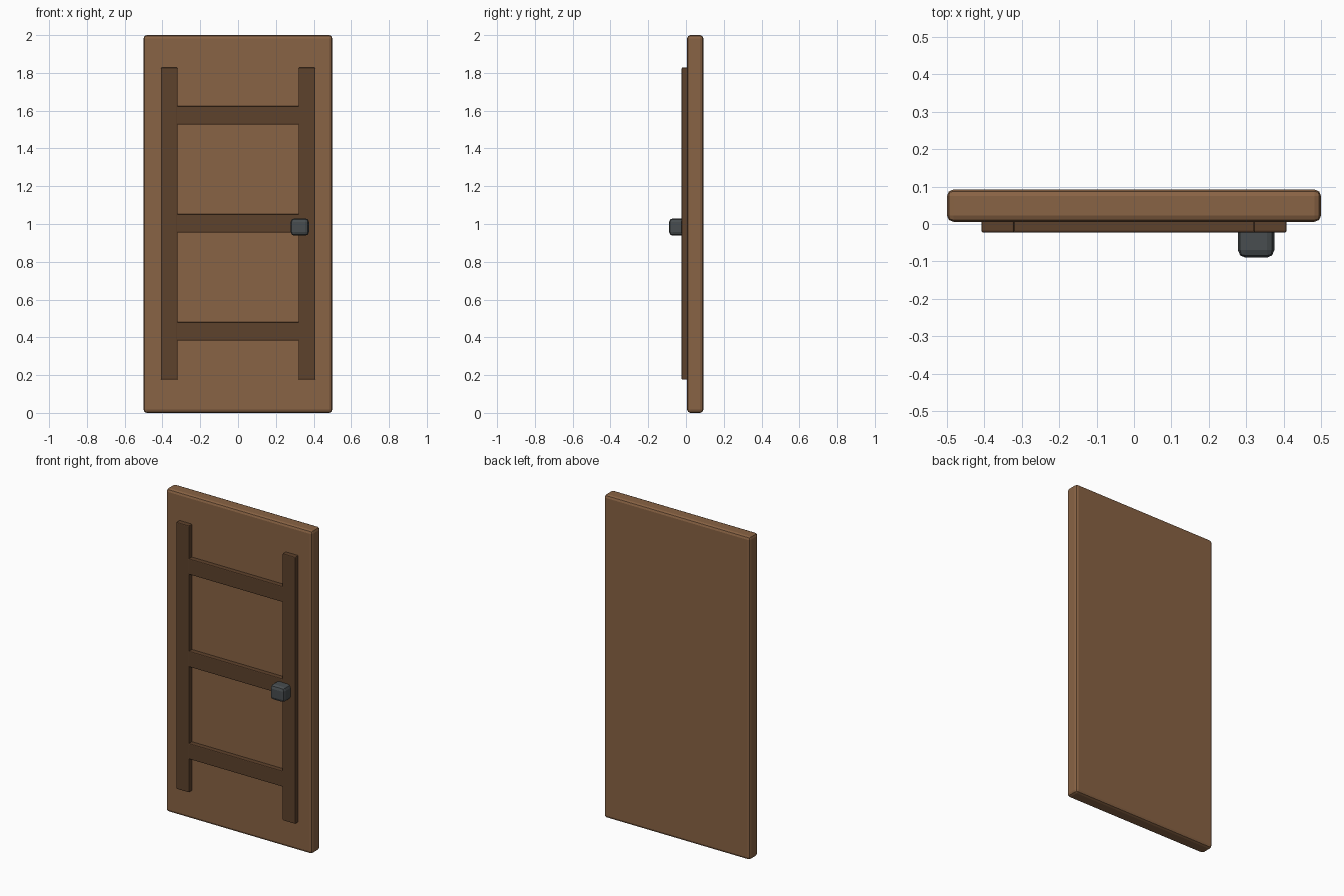
import bpy

if "Cube" in bpy.data.objects:
    bpy.data.objects.remove(bpy.data.objects["Cube"])


def material(name, color):
    m = bpy.data.materials.new(name)
    m.diffuse_color = (*color, 1)
    m.use_nodes = True
    m.node_tree.nodes["Principled BSDF"].inputs["Base Color"].default_value = m.diffuse_color
    return m


WOOD = material("wood", (0.25, 0.125, 0.058))
DARK = material("dark_wood", (0.11, 0.054, 0.025))
IRON = material("iron", (0.065, 0.075, 0.08))


def box(name, x, y, z, bevel, mat, segments=2):
    """Bevelled box from (min, max) ranges."""
    bpy.ops.mesh.primitive_cube_add(
        size=1, location=[(a + b) / 2 for a, b in (x, y, z)])
    ob = bpy.context.object
    ob.name = name
    ob.scale = [b - a for a, b in (x, y, z)]
    bpy.ops.object.transform_apply(location=False, rotation=False, scale=True)
    mod = ob.modifiers.new("bevel", 'BEVEL')
    mod.width = bevel
    mod.segments = segments
    ob.data.materials.append(mat)
    return ob


# Door slab
box("door_slab", (-0.5, 0.5), (0.006, 0.092), (0, 2), 0.017, WOOD)

# Upright trim strips, left and right
for side, x in (("left", (-0.408, -0.32)), ("right", (0.32, 0.408))):
    box(side + "_stile", x, (-0.023, 0.015), (0.176, 1.828), 0.005, DARK)

# Cross rails, ends tucked into the uprights
for i, z in enumerate((0.432, 1.003, 1.575)):
    box(f"cross_rail_{i + 1}", (-0.34, 0.34), (-0.0225, 0.015),
        (z - 0.049, z + 0.049), 0.005, DARK)

# Door knob
box("door_knob", (0.278, 0.375), (-0.09, 0.003), (0.938, 1.03), 0.02, IRON)
